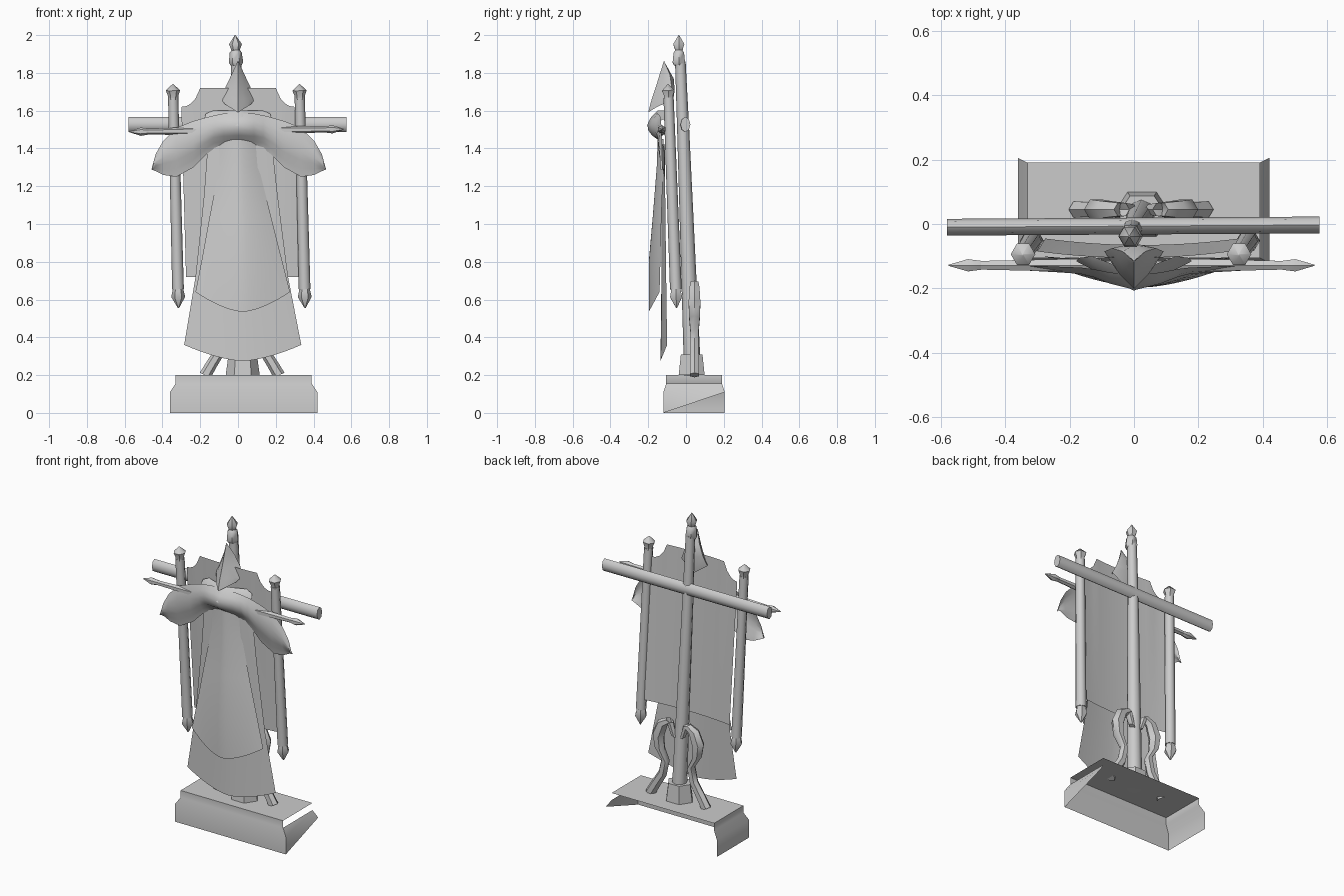
import bpy, bmesh, math
from mathutils import Vector

if "Cube" in bpy.data.objects:
    bpy.data.objects.remove(bpy.data.objects["Cube"])

stone = bpy.data.materials.new("pale grey stone")
stone.use_nodes = True
stone.diffuse_color = (0.6, 0.6, 0.6, 1)
stone.node_tree.nodes["Principled BSDF"].inputs["Base Color"].default_value = (0.6, 0.6, 0.6, 1)


def finish(name, bm, angle=40):
    me = bpy.data.meshes.new(name)
    bm.to_mesh(me)
    bm.free()
    me.materials.append(stone)
    ob = bpy.data.objects.new(name, me)
    bpy.context.scene.collection.objects.link(ob)
    bpy.ops.object.select_all(action="DESELECT")
    ob.select_set(True)
    bpy.context.view_layer.objects.active = ob
    bpy.ops.object.shade_smooth_by_angle(angle=math.radians(angle))
    return ob


def sheet(name, rows, angle=40):
    """Open surface lofted through rows of points."""
    bm = bmesh.new()
    grid = [[bm.verts.new(p) for p in row] for row in rows]
    for a, b in zip(grid, grid[1:]):
        for i in range(len(a) - 1):
            bm.faces.new((a[i], a[i + 1], b[i + 1], b[i]))
    bmesh.ops.remove_doubles(bm, verts=bm.verts, dist=0.0005)
    bmesh.ops.dissolve_degenerate(bm, edges=bm.edges, dist=0.0005)
    return finish(name, bm, angle)


def tube(name, path, radii, sides=6, squash=1.0, angle=50):
    """Capped tube along a path; squash thins it across its second axis."""
    bm = bmesh.new()
    pts = [Vector(p) for p in path]
    axis = (pts[-1] - pts[0]).normalized()
    u = axis.cross(Vector((0, 1, 0))).normalized()
    v = axis.cross(u)
    rings = []
    for p, r in zip(pts, radii):
        turn = [2 * math.pi * k / sides for k in range(sides)]
        rings.append([bm.verts.new(p + u * r * math.cos(t) + v * r * squash * math.sin(t)) for t in turn])
    for a, b in zip(rings, rings[1:]):
        for i in range(sides):
            j = (i + 1) % sides
            bm.faces.new((a[i], a[j], b[j], b[i]))
    bm.faces.new(rings[0][::-1])
    bm.faces.new(rings[-1])
    bmesh.ops.recalc_face_normals(bm, faces=bm.faces)
    return finish(name, bm, angle)


def along(a, b, ts):
    a, b = Vector(a), Vector(b)
    return [a.lerp(b, t) for t in ts]


# Plinth: front, top and one full end, open behind and below
def plinth_edge(x_low, x_high, y_low, y_high):
    return [(x_low, y_low, 0), (x_low, y_low, 0.11), (x_high, y_high, 0.155), (x_high, y_high, 0.2)]

front_l = plinth_edge(0.42, 0.39, -0.12, -0.105)
front_r = plinth_edge(-0.36, -0.33, -0.12, -0.105)
back_r = plinth_edge(-0.36, -0.33, 0.205, 0.19)
back_l = plinth_edge(0.42, 0.39, 0.205, 0.19)
sheet("plinth_front", [front_r, front_l], 60)
sheet("plinth_right_end", [back_r, front_r], 60)
sheet("plinth_top", [[front_r[3], front_l[3]], [back_r[3], back_l[3]]])
sheet("plinth_left_end", [[front_l[0], front_l[1], front_l[2]], [back_l[1], back_l[1], back_l[2]]])

# Post with socket and finial
tube("post_socket", [(0.025, 0.03, 0.2), (0.025, 0.03, 0.31)], [0.09, 0.075], 6, 0.88)
tube("post", [(0.025, 0.035, 0.2), (-0.005, -0.015, 1.5), (-0.01, -0.03, 1.86)], [0.045, 0.032, 0.028], 8)
tube("post_finial", along((-0.01, -0.038, 1.84), (-0.015, -0.038, 2.0), (0, 0.1, 0.42, 0.5, 0.7, 1)),
     [0.03, 0.038, 0.032, 0.022, 0.034, 0.002], 6)

# Crossbar
tube("crossbar", [(-0.58, -0.01, 1.527), (0.575, -0.003, 1.527)], [0.04, 0.04], 8, 0.65)

# Scrolled struts at the foot of the post
for side, s in (("right", -1), ("left", 1)):
    outline = [(0.03, 0.6), (0.06, 0.69), (0.11, 0.66), (0.14, 0.58), (0.13, 0.5),
               (0.09, 0.43), (0.11, 0.34), (0.16, 0.26), (0.195, 0.2)]
    tube(side + "_strut", [(0.022 + s * d, 0.045, z) for d, z in outline],
         [0.02, 0.026, 0.034, 0.04, 0.036, 0.028, 0.028, 0.03, 0.032], 6, 0.9)

# Side rods with finials
rods = {"right": ((-0.345, -0.095, 1.74), (-0.315, -0.05, 0.555)),
        "left": ((0.325, -0.095, 1.74), (0.355, -0.05, 0.555))}
for side, (top, bottom) in rods.items():
    tube(side + "_rod", along(top, bottom, (0.06, 0.915)), [0.027, 0.031], 8)
    tube(side + "_rod_top", along(top, bottom, (0, 0.028, 0.05, 0.07)), [0.003, 0.038, 0.028, 0.026], 6)
    tube(side + "_rod_tip", along(top, bottom, (0.91, 0.925, 0.95, 1)), [0.028, 0.03, 0.037, 0.003], 6)

# Back banner with scooped top corners
def banner_top(x):
    d = abs(x)
    if d <= 0.21:
        return 1.72
    t = min((d - 0.21) / 0.09, 1)
    return 1.72 - 0.1 * math.sqrt(1 - (1 - t) ** 2)

rows = []
for k in range(13):
    f = k / 12
    row = []
    for i in range(25):
        u = -1 + i / 12
        z = 0.72 + f * (banner_top(u * 0.3) - 0.72)
        row.append((u * 0.3 + 0.025 * (1 - f), -0.045 - 0.04 * f - 0.02 * (1 - u * u), z))
    rows.append(row)
sheet("banner", rows, 50)


# Robe panels: ridged sheets given by (centre x, half width, edge z, centre z, edge y, ridge y)
def robe(name, stations, n=8):
    rows = []
    for cx, w, ze, zc, ye, yc in stations:
        row = []
        for i in range(2 * n + 1):
            u = i / n - 1
            k = 1 - abs(u) ** 1.6
            row.append((cx + w * u, ye + (yc - ye) * k, ze + (zc - ze) * k))
        rows.append(row)
    sheet(name, rows, 50)

robe("under_robe", [(0.01, 0.17, 1.42, 1.42, -0.11, -0.13), (0.015, 0.195, 1.15, 1.15, -0.11, -0.13),
                    (0.02, 0.245, 0.72, 0.72, -0.105, -0.13), (0.025, 0.31, 0.36, 0.275, -0.1, -0.135)])
robe("front_panel", [(0, 0.1, 1.45, 1.45, -0.12, -0.15), (0.005, 0.105, 1.3, 1.3, -0.12, -0.155),
                     (0.012, 0.16, 1.05, 1.05, -0.13, -0.175), (0.02, 0.21, 0.82, 0.8, -0.135, -0.197),
                     (0.025, 0.25, 0.64, 0.535, -0.14, -0.197)])

# Shoulder cape with hanging sleeves: (distance, top z, bottom z, front y)
stations = [(0, 1.585, 1.41, -0.205), (0.08, 1.585, 1.405, -0.185), (0.13, 1.575, 1.4, -0.165),
            (0.17, 1.565, 1.37, -0.155), (0.24, 1.545, 1.3, -0.15), (0.33, 1.51, 1.25, -0.145),
            (0.40, 1.44, 1.26, -0.14), (0.44, 1.37, 1.28, -0.138), (0.462, 1.29, 1.288, -0.135)]
rows = []
for s in (-1, 1):
    part = []
    for d, top, low, y in stations:
        row = []
        for k in range(7):
            f = k / 6
            bulge = math.sin(math.pi * min(1, 0.12 + f * 1.0)) ** 0.7 if f < 1 else 0
            row.append((s * d + 0.004, -0.115 + (y + 0.115) * bulge, top + (low - top) * f))
        part.append(row)
    rows += part[::-1] if s < 0 else part[1:]
sheet("shoulder_cape", rows, 60)

# Raised collar draped below the hood
collar = []
for z, w, y_side, y_mid, drop in ((1.6, 0.13, -0.1, -0.15, 0.0), (1.585, 0.17, -0.105, -0.185, 0.02),
                                  (1.555, 0.18, -0.115, -0.207, 0.035)):
    collar.append([(w * u / 4, y_side + (y_mid - y_side) * (1 - abs(u) / 4), z - drop * (1 - abs(u) / 4))
                   for u in range(-4, 5)])
sheet("collar", collar, 60)

# Pointed hood: (z side, half width, side y, front z, front y)
hood = []
for zs, w, ys, zf, yf in ((1.862, 0.002, -0.115, 1.862, -0.117), (1.79, 0.035, -0.085, 1.80, -0.137),
                          (1.72, 0.068, -0.075, 1.725, -0.16), (1.665, 0.092, -0.085, 1.66, -0.182),
                          (1.635, 0.07, -0.12, 1.59, -0.2)):
    hood.append([(w * u / 3, ys + (yf - ys) * (1 - abs(u) / 3) ** 0.8, zs + (zf - zs) * (1 - abs(u) / 3))
                 for u in range(-3, 4)])
sheet("hood", hood, 60)
sheet("hood_back", [[(0, -0.115, 1.86)] * 3, [(-0.035, -0.085, 1.79), (0, -0.065, 1.77), (0.035, -0.085, 1.79)],
                    [(-0.068, -0.075, 1.72), (0, -0.06, 1.71), (0.068, -0.075, 1.72)],
                    [(-0.092, -0.085, 1.665), (0, -0.075, 1.6), (0.092, -0.085, 1.665)]], 60)

# Arm rods with spear tips
for side, s, end, z in (("right", -1, 0.575, 1.488), ("left", 1, 0.56, 1.502)):
    def at(d):
        return (s * d, -0.128, 1.495 + (z - 1.495) * d / end)
    tube(side + "_arm_rod", [at(0.1), at(0.3), at(end - 0.08)], [0.025, 0.02, 0.015], 6)
    tube(side + "_spear_tip", [at(end - d) for d in (0.11, 0.1, 0.06, 0)], [0.012, 0.016, 0.022, 0.002], 6)
